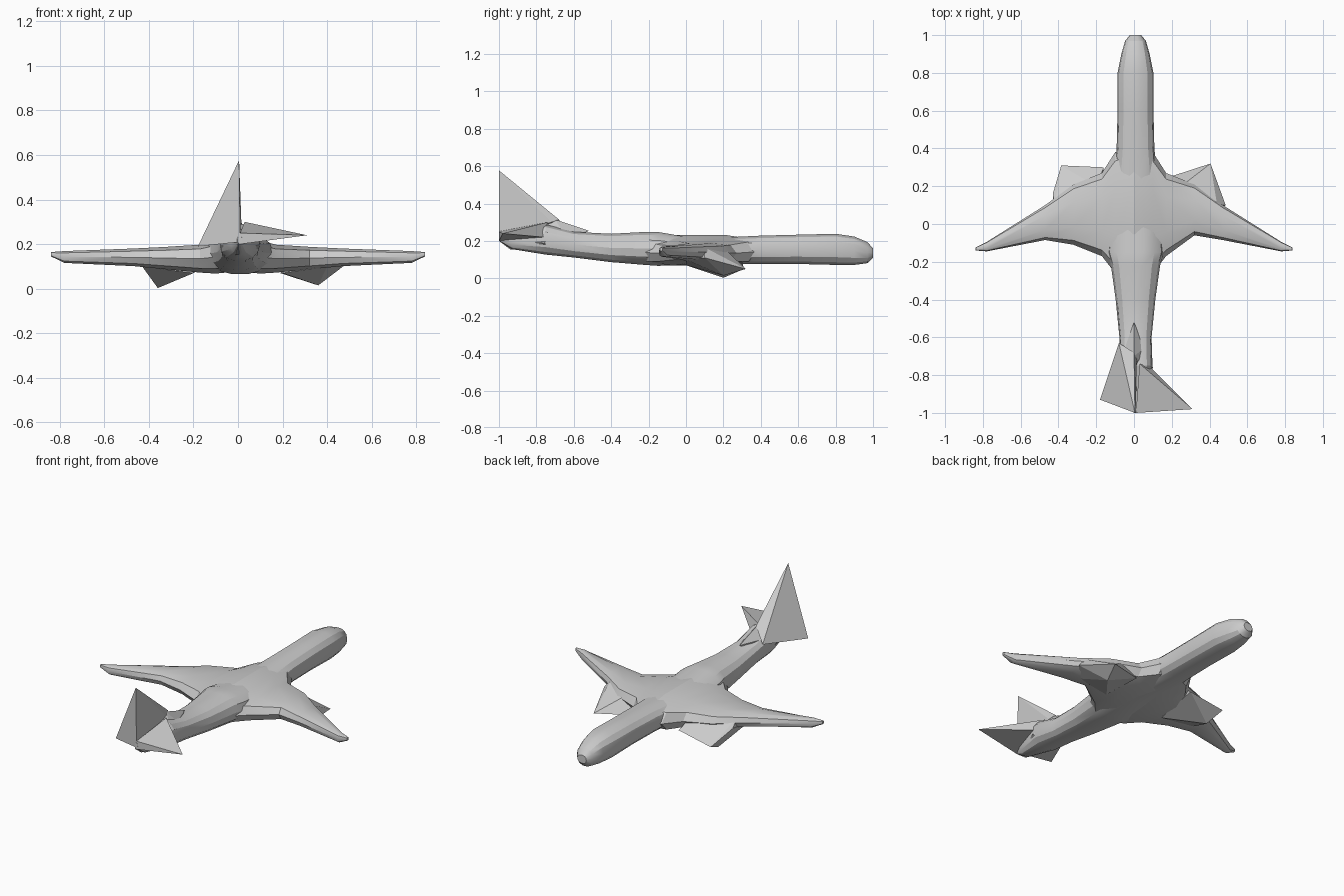
import bpy, bmesh, math
from mathutils import Vector

cube = bpy.data.objects.get("Cube")
if cube:
    bpy.data.objects.remove(cube, do_unlink=True)

grey = bpy.data.materials.new("light grey")
grey.use_nodes = True
grey.diffuse_color = (0.6, 0.6, 0.6, 1)
grey.node_tree.nodes["Principled BSDF"].inputs["Base Color"].default_value = (0.6, 0.6, 0.6, 1)


def finish(name, bm, smooth=None):
    bmesh.ops.recalc_face_normals(bm, faces=bm.faces)
    mesh = bpy.data.meshes.new(name)
    bm.to_mesh(mesh)
    bm.free()
    mesh.materials.append(grey)
    ob = bpy.data.objects.new(name, mesh)
    bpy.context.collection.objects.link(ob)
    if smooth:
        bpy.ops.object.select_all(action='DESELECT')
        ob.select_set(True)
        bpy.context.view_layer.objects.active = ob
        bpy.ops.object.shade_smooth_by_angle(angle=math.radians(smooth))
    return ob


def loft(name, rings, smooth):
    bm = bmesh.new()
    rows = [[bm.verts.new(p) for p in ring] for ring in rings]
    n = len(rows[0])
    for a, b in zip(rows, rows[1:]):
        for i in range(n):
            j = (i + 1) % n
            bm.faces.new((a[i], a[j], b[j], b[i]))
    bm.faces.new(rows[0])
    bm.faces.new(rows[-1])
    return finish(name, bm, smooth)


def hull(name, points):
    bm = bmesh.new()
    for p in points:
        bm.verts.new(p)
    res = bmesh.ops.convex_hull(bm, input=bm.verts)
    spare = [v for v in res["geom_interior"] if isinstance(v, bmesh.types.BMVert)]
    bmesh.ops.delete(bm, geom=spare, context='VERTS')
    return finish(name, bm)


def oval(sides, power):
    # unit superellipse outline
    for i in range(sides):
        t = 2 * math.pi * i / sides
        c, s = math.cos(t), math.sin(t)
        yield (math.copysign(abs(c) ** power, c), math.copysign(abs(s) ** power, s))


# Fuselage: y, half width, low z, high z
stations = [
    (1.0, .03, .11, .16), (.97, .055, .08, .195), (.9, .075, .07, .225),
    (.8, .095, .07, .24), (.6, .095, .075, .235), (.4, .10, .075, .23),
    (.2, .12, .075, .22), (.05, .14, .07, .215), (-.15, .15, .065, .25),
    (-.22, .13, .07, .25), (-.4, .105, .085, .24), (-.6, .085, .11, .25),
    (-.75, .09, .125, .29), (-.93, .04, .155, .25), (-1.0, .01, .2, .24)]
loft("fuselage", [[(.008 + w * c, y, (lo + hi) / 2 + (hi - lo) / 2 * s)
                   for c, s in oval(14, .85)] for y, w, lo, hi in stations], 25)

# Wings: x, leading y, trailing y, low z, high z
ribs = [
    (.0, .42, -.3, .075, .235), (.1, .38, -.26, .065, .22), (.17, .27, -.17, .07, .2),
    (.32, .21, -.06, .085, .19), (.47, .1, -.085, .10, .182),
    (.78, -.095, -.145, .115, .17), (.84, -.125, -.14, .145, .165)]
for side, name in ((1, "left_wing"), (-1, "right_wing")):
    rings = []
    for x, lead, trail, lo, hi in ribs:
        if side < 0 and x == .32:
            trail -= .05
        rings.append([(side * x, (lead + trail) / 2 + (lead - trail) / 2 * c,
                       (lo + hi) / 2 + (hi - lo) / 2 * s) for c, s in oval(10, .75)])
    loft(name, rings, 25)

# Pointed engine pods under the leading edges
hull("left_engine", [(.405, .32, .05), (.36, .2, .015), (.485, .1, .11), (.19, .25, .07),
                     (.2, .0, .07), (.4, .0, .10), (.44, .1, .165), (.25, .2, .165)])
hull("right_engine", [(-.385, .31, .05), (-.36, .2, .003), (-.43, .16, .12), (-.26, .275, .06),
                      (-.16, .3, .09), (-.2, .0, .07), (-.43, .0, .10), (-.42, .1, .165),
                      (-.2, .2, .17)])

# Fin fused with the right tailplane, and the left tailplane
hull("tail_fin", [(.005, -1, .577), (-.18, -.93, .19), (-.08, -.63, .24), (.0, -.68, .315),
                  (.01, -1, .21), (.015, -.72, .3)])
hull("left_tailplane", [(.31, -.98, .24), (.03, -.74, .3), (.09, -.76, .22),
                        (.01, -1, .25), (.01, -1, .2)])
hull("tail_root", [(.0, -.52, .255), (.0, -.7, .315), (-.05, -.66, .25), (.05, -.66, .25),
                   (-.08, -.76, .19), (.1, -.76, .19), (.0, -1, .2), (.0, -.94, .155),
                   (-.06, -.7, .14), (.06, -.7, .14)])
